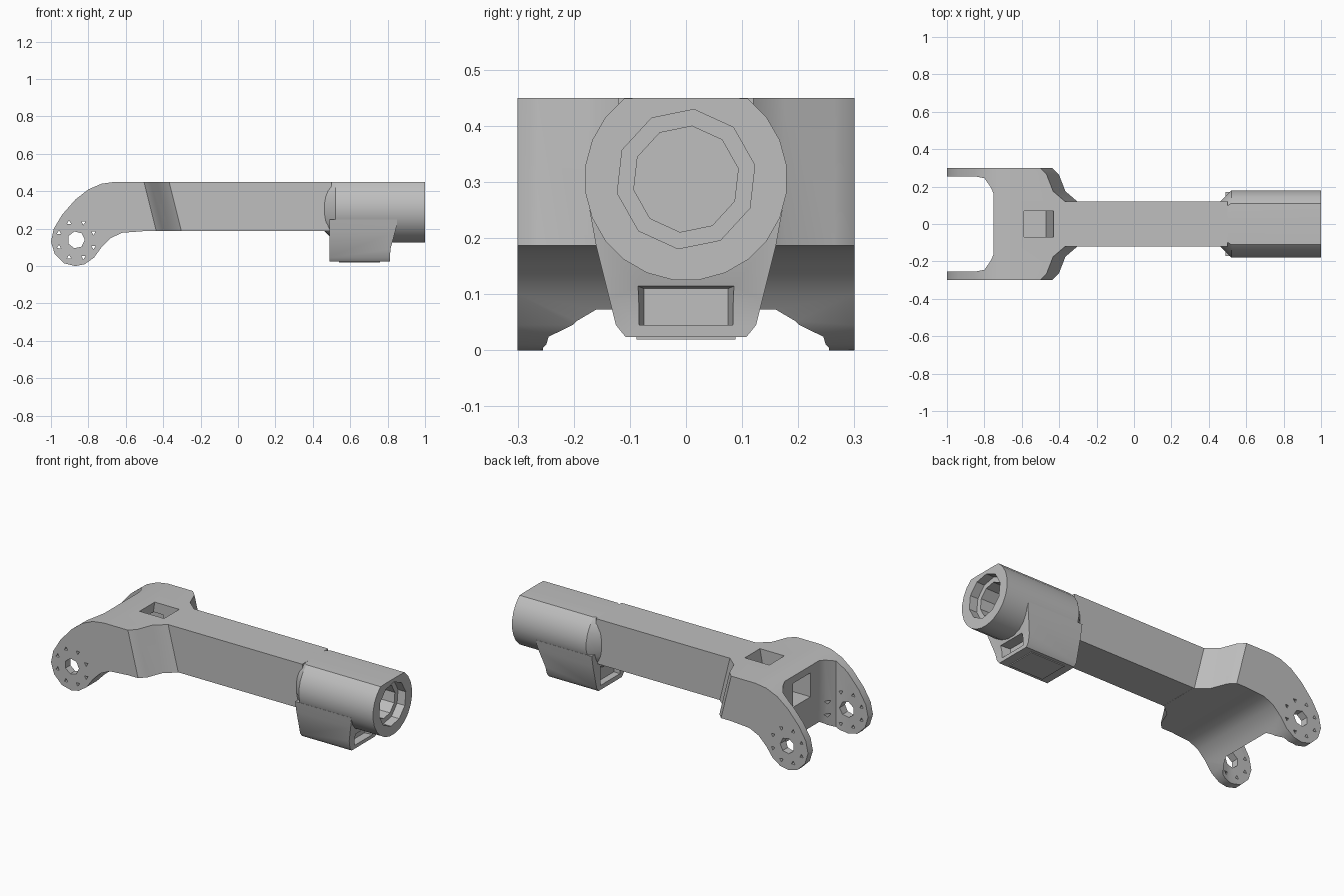
import bpy, bmesh, math
from mathutils import Vector

if "Cube" in bpy.data.objects:
    bpy.data.objects.remove(bpy.data.objects["Cube"], do_unlink=True)

grey = bpy.data.materials.new("plain grey")
grey.use_nodes = True
COLOUR = (0.52, 0.52, 0.52, 1)
grey.diffuse_color = COLOUR
grey.node_tree.nodes["Principled BSDF"].inputs["Base Color"].default_value = COLOUR

AXES = {"x": (1, 2, 0), "y": (0, 2, 1), "z": (0, 1, 2)}


def loft(name, sections):
    """Closed solid through equal-length rings of points."""
    bm = bmesh.new()
    rings = [[bm.verts.new(p) for p in ring] for ring in sections]
    n = len(rings[0])
    for a, b in zip(rings, rings[1:]):
        for i in range(n):
            j = (i + 1) % n
            bm.faces.new((a[i], a[j], b[j], b[i]))
    bm.faces.new(rings[0])
    bm.faces.new(rings[-1])
    bmesh.ops.recalc_face_normals(bm, faces=bm.faces)
    mesh = bpy.data.meshes.new(name)
    bm.to_mesh(mesh)
    bm.free()
    mesh.materials.append(grey)
    ob = bpy.data.objects.new(name, mesh)
    bpy.context.collection.objects.link(ob)
    return ob


def prism(name, outline, axis, lo, hi):
    """Extrude a 2D outline along an axis."""
    def ring(w):
        pts = []
        for u, v in outline:
            p = Vector((0, 0, 0))
            for k, c in zip(AXES[axis], (u, v, w)):
                p[k] = c
            pts.append(p)
        return pts
    return loft(name, [ring(lo), ring(hi)])


def circle(cu, cv, r, n, turn=0.0):
    return [(cu + r * math.cos(math.tau * i / n + turn),
             cv + r * math.sin(math.tau * i / n + turn)) for i in range(n)]


def rect(u0, u1, v0, v1):
    return [(u0, v0), (u1, v0), (u1, v1), (u0, v1)]


helpers = []


def boolean(ob, tool, kind="DIFFERENCE"):
    mod = ob.modifiers.new("cut", "BOOLEAN")
    mod.operation, mod.object, mod.solver = kind, tool, "EXACT"
    bpy.context.view_layer.objects.active = ob
    bpy.ops.object.modifier_apply(modifier=mod.name)
    tool.hide_render = True
    if tool not in helpers:
        helpers.append(tool)


# Fork: side profile crossed with the plan outline
side = [(-1, 0.13), (-0.985, 0.2), (-0.94, 0.275), (-0.87, 0.355), (-0.8, 0.41),
        (-0.73, 0.44), (-0.66, 0.45), (-0.25, 0.45), (-0.25, 0.187), (-0.5, 0.187),
        (-0.62, 0.178), (-0.68, 0.15), (-0.73, 0.1), (-0.77, 0.045), (-0.82, 0.01),
        (-0.87, 0), (-0.93, 0.015), (-0.98, 0.065)]
# half plan, from the beam round the shoulder and prong to the web
half = [(-0.33, 0.115), (-0.4, 0.175), (-0.435, 0.265), (-0.47, 0.3), (-1.1, 0.3),
        (-1.1, 0.255), (-0.85, 0.255), (-0.8, 0.245), (-0.765, 0.195), (-0.75, 0.16)]
plan = half + [(x, -y) for x, y in reversed(half)]


def sheared(z):
    # the shoulders lean outwards towards the bottom
    return [(x + ((0.32 - z) * 0.25 if x > -0.6 else 0), y, z) for x, y in plan]


fork = prism("fork", side, "y", -0.4, 0.4)
boolean(fork, loft("fork_plan", [sheared(-0.1), sheared(0.5)]), "INTERSECT")

# Axle hole and ring of bolt holes through both prongs
boolean(fork, prism("axle_hole", circle(-0.865, 0.14, 0.046, 7), "y", -0.5, 0.5))
for u, v in circle(-0.865, 0.14, 0.1, 8, math.pi / 8):
    boolean(fork, prism("bolt_hole", circle(u, v, 0.013, 3, u * 40), "y", -0.5, 0.5))

# Cable window on top, leading out between the prongs
boolean(fork, loft("cable_window", [
    [(x, y, 0.24) for x, y in rect(-0.62, -0.47, -0.07, 0.07)],
    [(x, y, 0.5) for x, y in rect(-0.58, -0.42, -0.07, 0.07)]]))
boolean(fork, prism("cable_outlet", rect(-0.08, 0.08, 0.25, 0.39), "x", -0.9, -0.53))

# Main beam
beam = prism("beam", rect(-0.12, 0.12, 0.188, 0.45), "x", -0.4, 0.5)

# Barrel with a flattened top, narrowing into the beam
CENTRE = 0.305
rim = [(y, min(z, 0.45)) for y, z in circle(0, CENTRE, 0.181, 24, math.pi / 24)]
barrel = loft("barrel", [
    [(0.46, y * 0.66, max(z, 0.19)) for y, z in rim],
    [(0.52, y, z) for y, z in rim],
    [(1, y, z) for y, z in rim]])

# Housing under the barrel with a sloping end
half_section = [(0.172, 0.25), (0.16, 0.185), (0.125, 0.045), (0.108, 0.024)]
section = half_section + [(-y, z) for y, z in reversed(half_section)]
housing = prism("housing", section, "x", 0.4, 0.9)
boolean(housing, prism("housing_side", [
    (0.49, 0), (0.81, 0), (0.815, 0.09), (0.85, 0.22), (0.85, 0.4), (0.49, 0.4)],
    "y", -0.3, 0.3), "INTERSECT")
boolean(housing, loft("end_recess", [
    [(0.765, y, z) for y, z in rect(-0.075, 0.075, 0.045, 0.11)],
    [(0.9, y, z) for y, z in rect(-0.1, 0.1, 0.045, 0.12)]]))
boolean(housing, prism("front_recess", rect(-0.09, 0.09, 0.05, 0.16), "x", 0.4, 0.53))

# Stepped bore in the barrel end
for name, r, start in (("bore_mouth", 0.125, 0.95), ("bore_deep", 0.095, 0.6)):
    tool = prism(name, circle(0, CENTRE, r, 10, 0.2), "x", start, 1.1)
    boolean(barrel, tool)
    boolean(housing, tool)

# Thin pad under the housing
pad = prism("housing_pad", rect(0.54, 0.76, -0.088, 0.088), "z", 0.019, 0.026)

for tool in helpers:
    bpy.data.objects.remove(tool, do_unlink=True)

# Smooth the curved surfaces, keeping edges sharp
for ob in (fork, beam, barrel, housing, pad):
    bpy.ops.object.select_all(action="DESELECT")
    ob.select_set(True)
    bpy.context.view_layer.objects.active = ob
    bpy.ops.object.shade_smooth_by_angle(angle=math.radians(28))
